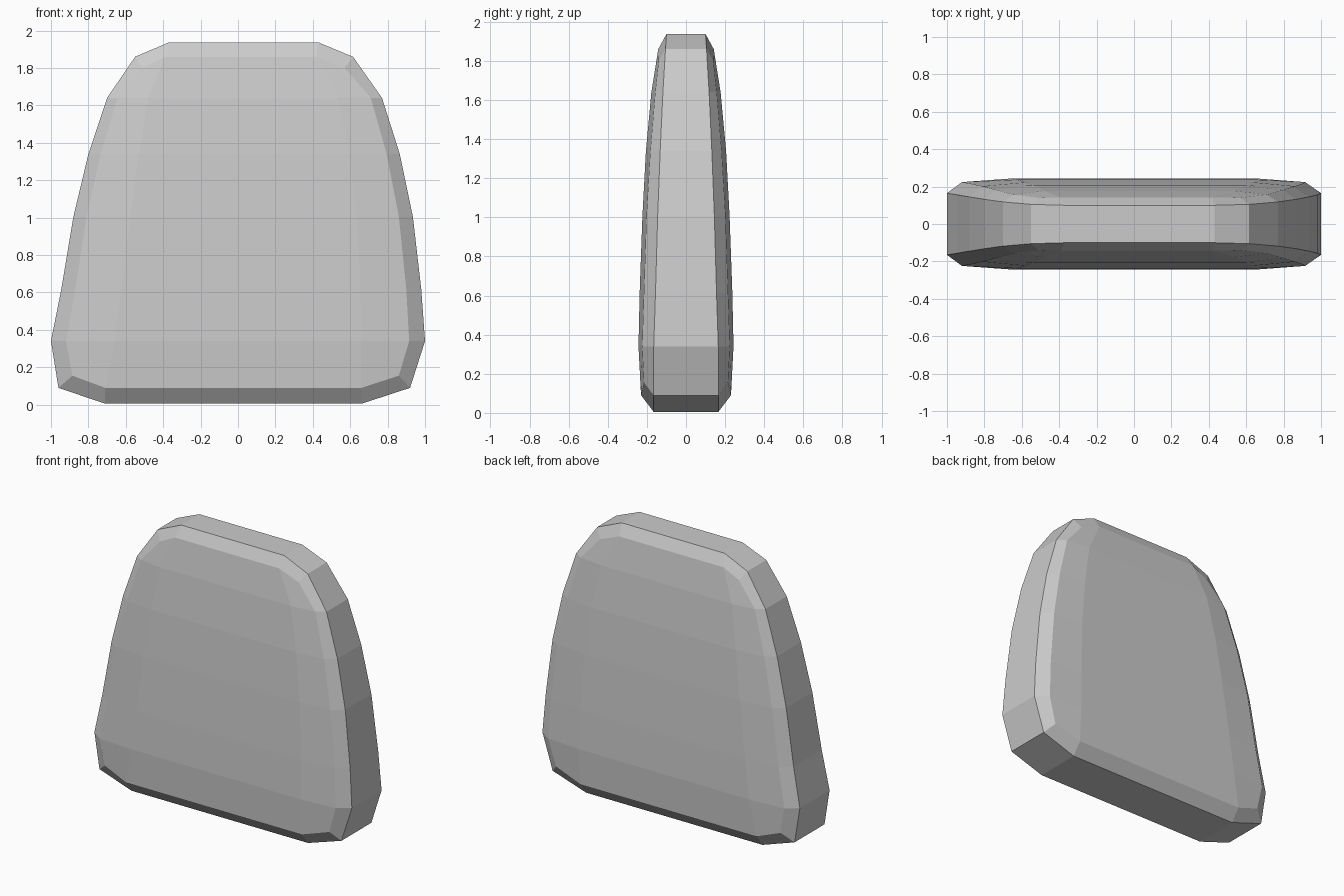
import bpy
import bmesh

if "Cube" in bpy.data.objects:
    bpy.data.objects.remove(bpy.data.objects["Cube"])

# Each row runs bottom to top: (left x, right x, z, half depth)
RIM = [(-.71, .66, .005, .165), (-.96, .92, .09, .166), (-1, 1, .34, .165),
       (-.945, .98, .615, .156), (-.88, .935, 1.005, .145), (-.80, .865, 1.34, .132),
       (-.70, .77, 1.64, .118), (-.55, .615, 1.86, .105), (-.37, .43, 1.937, .10)]
CHAMFER = [(-.71, .66, .09, .23), (-.885, .86, .155, .215), (-.92, .915, .34, .224),
           (-.87, .90, .615, .215), (-.81, .86, 1.005, .202), (-.735, .795, 1.34, .182),
           (-.645, .71, 1.64, .157), (-.51, .57, 1.80, .14), (-.39, .42, 1.86, .142)]
FACE = [(-.66, .66, .34, .243), (-.625, .655, .615, .237), (-.575, .635, 1.005, .223),
        (-.53, .595, 1.34, .205), (-.48, .535, 1.64, .177)]


def add_rows(bm, rows, side):
    """Make a left/right vertex pair for every row."""
    return [(bm.verts.new((l, side * d, z)), bm.verts.new((r, side * d, z)))
            for l, r, z, d in rows]


def ring(rows):
    return [p[1] for p in rows] + [p[0] for p in reversed(rows)]


def bridge(bm, a, b):
    for i in range(len(a)):
        j = (i + 1) % len(a)
        bm.faces.new((a[i], a[j], b[j], b[i]))


bm = bmesh.new()
rims = []
for side in (-1, 1):
    rim = add_rows(bm, RIM, side)
    ch = add_rows(bm, CHAMFER, side)
    face = add_rows(bm, FACE, side)
    # Chamfer around the edge
    bridge(bm, ring(rim), ring(ch))
    # Centre strip of the broad face
    full = [ch[0]] + face + [ch[-1]]
    for a, b in zip(full, full[1:]):
        bm.faces.new((a[0], a[1], b[1], b[0]))
    # Side strips and corner facets of the broad face
    for k in (0, 1):
        for i in range(4):
            bm.faces.new((ch[i + 2][k], ch[i + 3][k], face[i + 1][k], face[i][k]))
        bm.faces.new((ch[0][k], ch[1][k], ch[2][k], face[0][k]))
        bm.faces.new((ch[8][k], ch[7][k], ch[6][k], face[4][k]))
    rims.append(ring(rim))
# Outer band joining front and back
bridge(bm, rims[0], rims[1])

bmesh.ops.recalc_face_normals(bm, faces=bm.faces)
mesh = bpy.data.meshes.new("rounded_slab")
bm.to_mesh(mesh)
bm.free()
bpy.context.collection.objects.link(bpy.data.objects.new("rounded_slab", mesh))
